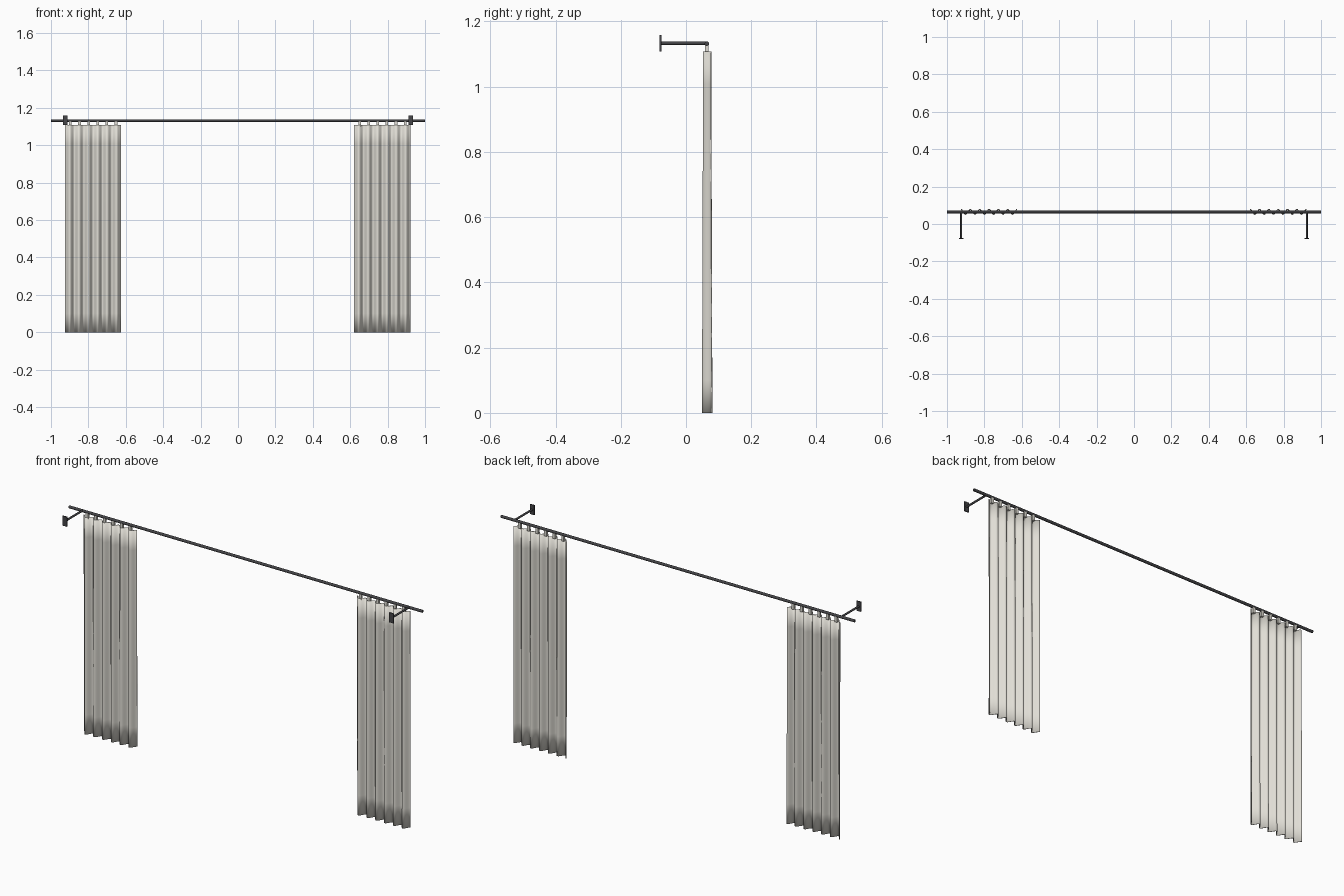
import bpy, bmesh, math

if "Cube" in bpy.data.objects:
    bpy.data.objects.remove(bpy.data.objects["Cube"])

ROD_Y, ROD_Z = 0.064, 1.132
CURTAIN_TOP = 1.108


def material(name, rgb):
    m = bpy.data.materials.new(name)
    m.diffuse_color = (*rgb, 1)
    m.use_nodes = True
    m.node_tree.nodes["Principled BSDF"].inputs["Base Color"].default_value = m.diffuse_color
    return m


METAL = material("dark_metal", (0.06, 0.06, 0.065))
FABRIC = material("cream_fabric", (0.75, 0.73, 0.67))


def box(name, centre, size, mat):
    bpy.ops.mesh.primitive_cube_add(size=1, location=centre)
    o = bpy.context.object
    o.name = name
    o.scale = size
    bpy.ops.object.transform_apply(location=False, rotation=False, scale=True)
    o.data.materials.append(mat)
    return o


def cylinder(name, centre, radius, length, rotation):
    bpy.ops.mesh.primitive_cylinder_add(vertices=16, radius=radius, depth=length,
                                        location=centre, rotation=rotation)
    o = bpy.context.object
    o.name = name
    o.data.materials.append(METAL)
    bpy.ops.object.shade_smooth_by_angle()
    return o


def curtain(name, x0, width=0.30, folds=6, steps=12, rows=11, thick=0.003):
    # Wavy sheet whose folds open slightly towards the hem
    bm = bmesh.new()
    n = folds * steps
    grid = []
    for r in range(rows + 1):
        t = r / rows
        amp = 0.0145 - 0.0035 * t
        grid.append([bm.verts.new((x0 + width * i / n,
                                   ROD_Y + 0.001 + amp * math.cos(2 * math.pi * i / steps),
                                   CURTAIN_TOP * t)) for i in range(n + 1)])
    for a, b in zip(grid, grid[1:]):
        for i in range(n):
            bm.faces.new((a[i], a[i + 1], b[i + 1], b[i]))
    me = bpy.data.meshes.new(name)
    bm.to_mesh(me)
    bm.free()
    o = bpy.data.objects.new(name, me)
    bpy.context.collection.objects.link(o)
    me.materials.append(FABRIC)
    for p in me.polygons:
        p.use_smooth = True
    s = o.modifiers.new("thickness", "SOLIDIFY")
    s.thickness = thick
    s.offset = 0


# Rod
cylinder("curtain_rod", (0, ROD_Y, ROD_Z), 0.007, 2.0, (0, math.pi / 2, 0))

# Wall brackets
for side, x in (("left", -0.924), ("right", 0.924)):
    cylinder(f"{side}_bracket_arm", (x, (ROD_Y - 0.078) / 2, ROD_Z + 0.001), 0.005,
             ROD_Y + 0.078, (math.pi / 2, 0, 0))
    box(f"{side}_wall_plate", (x, -0.078, ROD_Z + 0.001), (0.024, 0.005, 0.05), METAL)

# Curtains and the tabs that hang them from the rod
for side, x0 in (("left", -0.925), ("right", 0.621)):
    curtain(f"{side}_curtain", x0)
    for i in range(6):
        box(f"{side}_tab_{i + 1}", (x0 + 0.029 + 0.0487 * i, ROD_Y, 1.115),
            (0.014, 0.011, 0.03), FABRIC)
